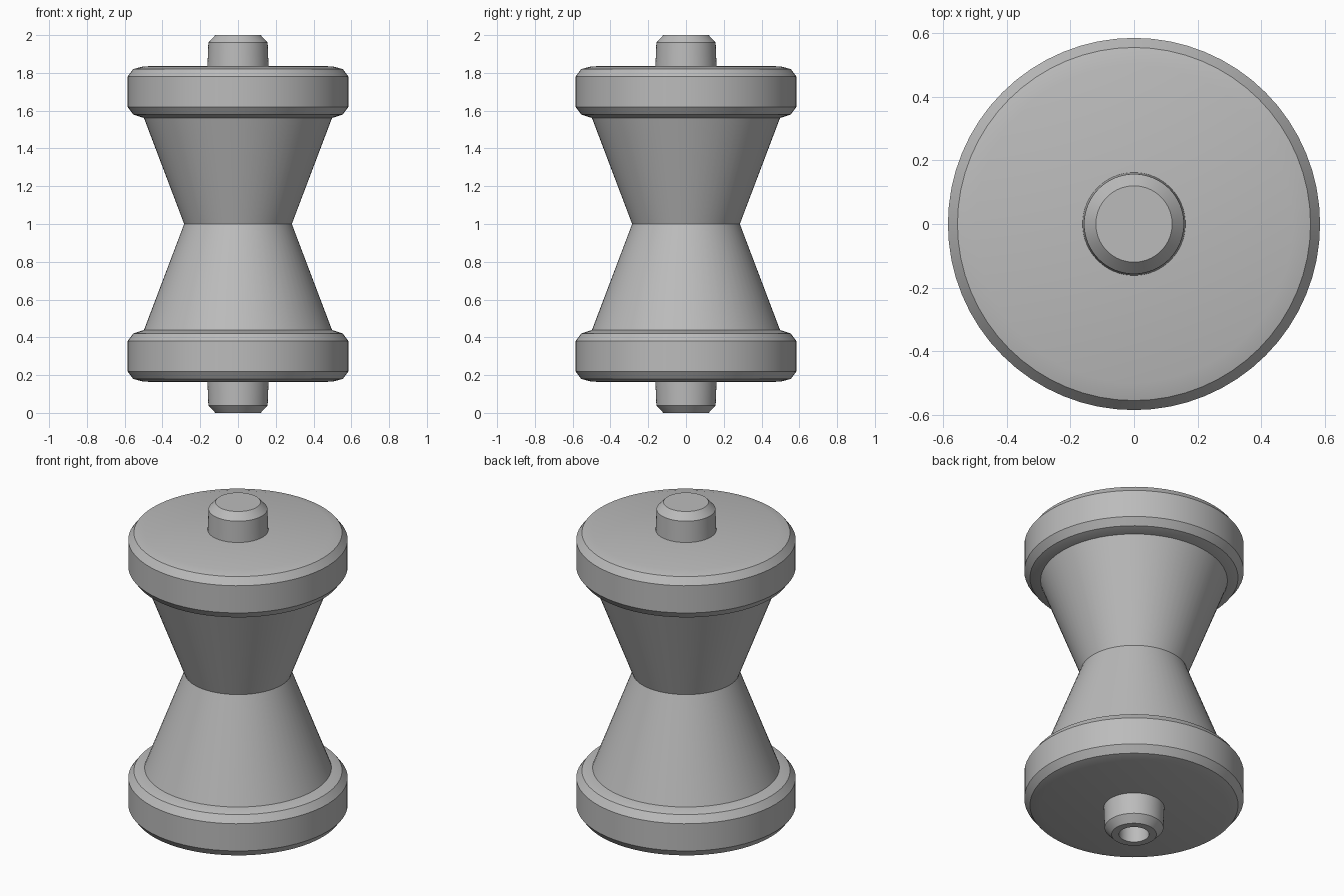
import bpy
import bmesh
import math

SEGMENTS = 64

cube = bpy.data.objects.get("Cube")
if cube:
    bpy.data.objects.remove(cube, do_unlink=True)

grey = bpy.data.materials.new("plain grey")
grey.use_nodes = True
colour = (0.5, 0.5, 0.5, 1)
grey.diffuse_color = colour
grey.node_tree.nodes["Principled BSDF"].inputs["Base Color"].default_value = colour


def lathe(name, profile, angle=25):
    """Spin a (radius, height) profile, running upward, around the z axis."""
    bm = bmesh.new()
    verts = [bm.verts.new((r, 0, z)) for r, z in profile]
    edges = [bm.edges.new(pair) for pair in zip(verts, verts[1:])]
    bmesh.ops.spin(bm, geom=verts + edges, cent=(0, 0, 0), axis=(0, 0, 1),
                   angle=math.tau, steps=SEGMENTS, use_duplicate=False)
    bmesh.ops.remove_doubles(bm, verts=bm.verts, dist=1e-4)
    bmesh.ops.recalc_face_normals(bm, faces=bm.faces)
    mesh = bpy.data.meshes.new(name)
    bm.to_mesh(mesh)
    bm.free()
    obj = bpy.data.objects.new(name, mesh)
    bpy.context.collection.objects.link(obj)
    mesh.materials.append(grey)
    bpy.ops.object.select_all(action="DESELECT")
    obj.select_set(True)
    bpy.context.view_layer.objects.active = obj
    bpy.ops.object.shade_smooth_by_angle(angle=math.radians(angle))
    return obj


def flip(profile):
    """Mirror a profile about the waist at z = 1."""
    return [(r, 2 - z) for r, z in reversed(profile)]


# Waisted body: two cones meeting at the middle, closed inside the flanges
cone = [(0, 0.42), (0.505, 0.42), (0.285, 1)]
lathe("waisted_body", cone + flip(cone)[1:])

# Wide rims with chamfered edges
flange = [(0, 0.162), (0.5, 0.165), (0.555, 0.18), (0.585, 0.22),
          (0.585, 0.38), (0.555, 0.42), (0.5, 0.438), (0, 0.438)]
lathe("lower_flange", flange)
lathe("upper_flange", flip(flange))

# Axle ends: the lower one is bored, the upper one is solid
pin = [(0.12, 0), (0.157, 0.04), (0.162, 0.17), (0, 0.17)]
lathe("lower_axle_pin", [(0, 0.15), (0.08, 0.15), (0.08, 0)] + pin)
lathe("upper_axle_pin", flip([(0, 0)] + pin))
